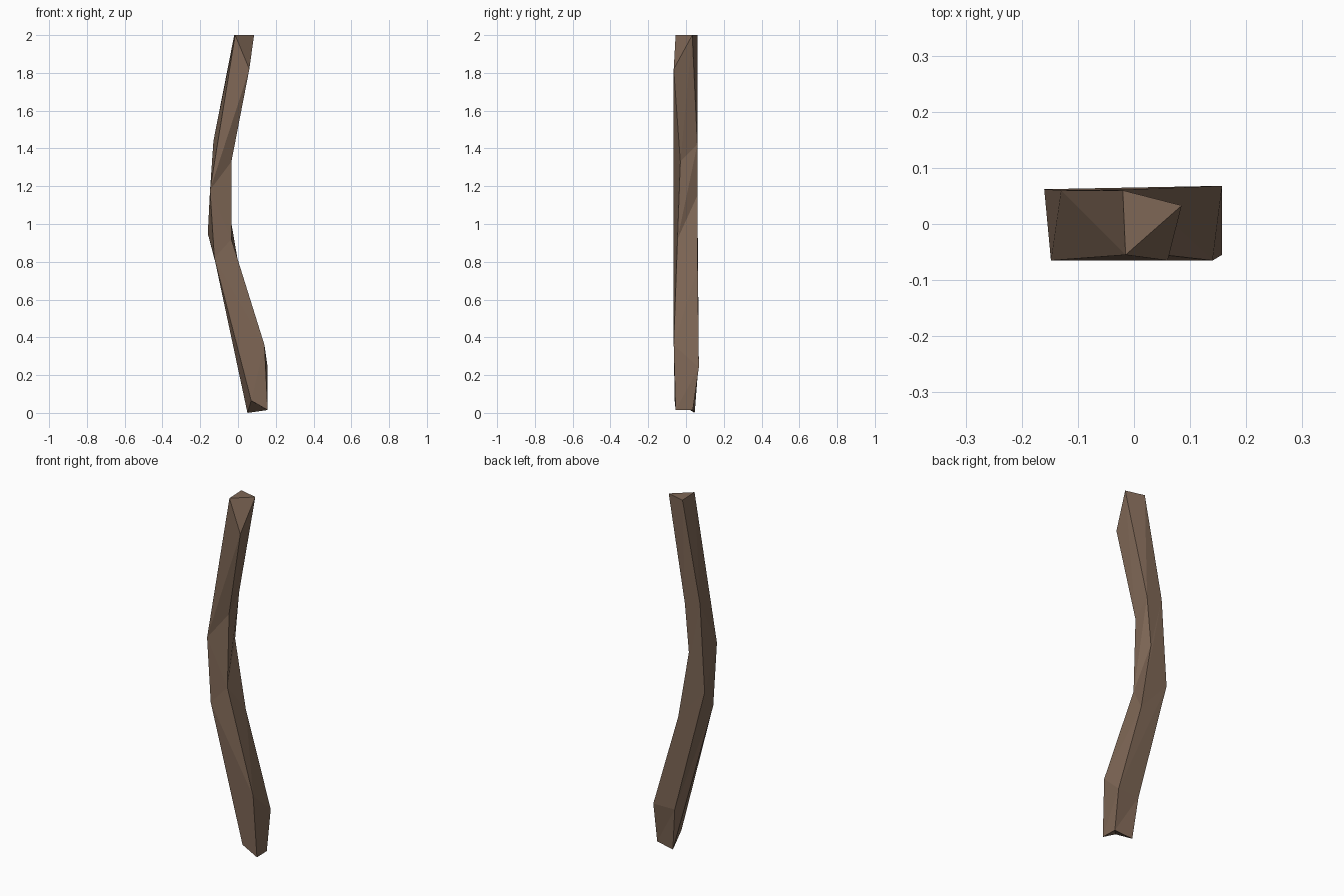
import bpy, bmesh

if "Cube" in bpy.data.objects:
    bpy.data.objects.remove(bpy.data.objects["Cube"])

# Crooked wooden stick: four-cornered rings from top to bottom
# (front-left, front-right, back-right, back-left); repeated corners merge.
rings = [
    [(-.015, -.055, 2), (.06, -.065, 1.82), (.085, .033, 2), (-.02, .06, 2)],
    [(-.148, -.065, 1.18), (-.035, -.03, 1.33), (-.035, .06, 1.42), (-.13, .06, 1.44)],
    [(-.148, -.065, 1.18), (-.035, -.045, .92), (-.06, .06, 1.15), (-.13, .06, 1.44)],
    [(-.125, -.065, .82), (-.035, -.045, .92), (.005, .062, .77), (-.16, .062, .95)],
    [(-.125, -.065, .82), (.14, -.065, .36), (.157, .068, .24), (.025, .065, .24)],
    [(.07, -.06, .065), (.157, -.055, .015), (.155, .036, .015), (.05, .046, 0)],
]

bm = bmesh.new()
lookup = {}


def corner(p):
    if p not in lookup:
        lookup[p] = bm.verts.new(p)
    return lookup[p]


def tri(*pts):
    if len(set(pts)) == 3:
        bm.faces.new([corner(p) for p in pts])


# Twisted sides
for a, b in zip(rings, rings[1:]):
    for i in range(4):
        j = (i + 1) % 4
        tri(a[i], b[i], a[j])
        tri(a[j], b[i], b[j])

# End cuts
t, e = rings[0], rings[-1]
tri(t[0], t[1], t[2])
tri(t[0], t[2], t[3])
tri(e[0], e[2], e[1])
tri(e[0], e[3], e[2])
bmesh.ops.recalc_face_normals(bm, faces=bm.faces)

mesh = bpy.data.meshes.new("wooden_stick")
bm.to_mesh(mesh)
bm.free()

bark = bpy.data.materials.new("bark brown")
bark.diffuse_color = (0.21, 0.135, 0.092, 1)
bark.use_nodes = True
bark.node_tree.nodes["Principled BSDF"].inputs["Base Color"].default_value = bark.diffuse_color
mesh.materials.append(bark)
stick = bpy.data.objects.new("wooden_stick", mesh)
bpy.context.collection.objects.link(stick)
